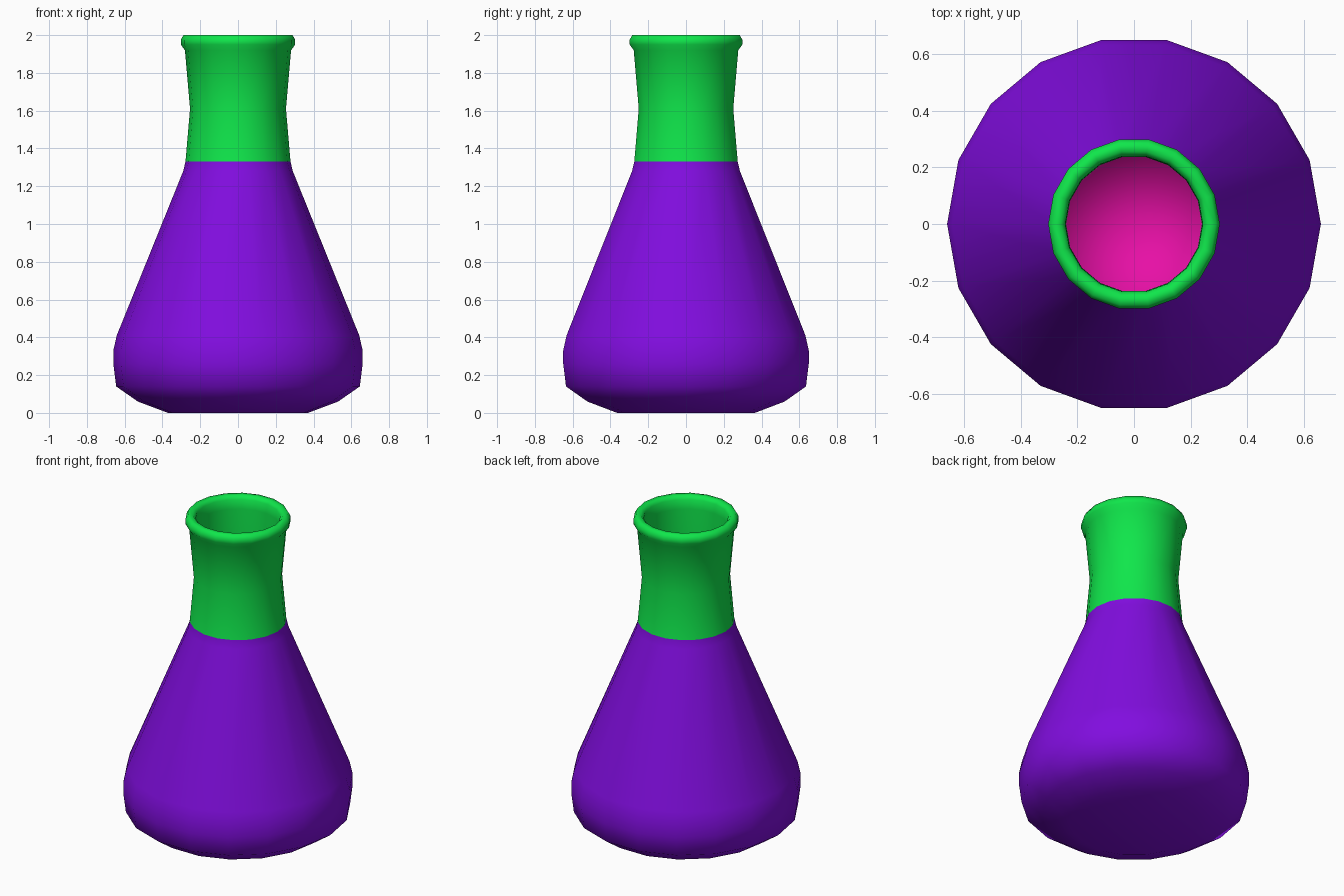
import bpy
import bmesh
from math import tau

cube = bpy.data.objects.get("Cube")
if cube:
    bpy.data.objects.remove(cube, do_unlink=True)

SIDES = 18
LIQUID_LEVEL = 1.33


def make_material(name, rgb):
    mat = bpy.data.materials.new(name)
    mat.use_nodes = True
    colour = (*rgb, 1.0)
    mat.diffuse_color = colour
    mat.node_tree.nodes["Principled BSDF"].inputs["Base Color"].default_value = colour
    return mat


purple = make_material("purple body", (0.22, 0.004, 0.74))
green = make_material("green neck", (0.005, 0.79, 0.07))
pink = make_material("pink liquid surface", (0.82, 0.005, 0.39))

# Cross-section (radius, height): base, body, neck, rolled lip, inner wall, liquid
base = [(0, 0), (0.37, 0)]
body = [(0.53, 0.06), (0.645, 0.14), (0.66, 0.26), (0.66, 0.33), (0.642, 0.41), (0.29, 1.28)]
neck = [(0.278, LIQUID_LEVEL), (0.254, 1.61), (0.281, 1.92)]
lip = [(0.303, 1.95), (0.303, 1.975), (0.289, 2.0), (0.26, 2.0), (0.243, 1.98)]
inside = [(0.241, 1.92), (0.24, 1.61), (0.25, LIQUID_LEVEL), (0, LIQUID_LEVEL)]

# Revolve the cross-section around the vertical axis
bm = bmesh.new()
verts = [bm.verts.new((r, 0, z)) for r, z in base + body + neck + lip + inside]
edges = [bm.edges.new(pair) for pair in zip(verts, verts[1:])]
bmesh.ops.spin(bm, geom=verts + edges, cent=(0, 0, 0), axis=(0, 0, 1),
               angle=tau, steps=SIDES, use_merge=True)
bmesh.ops.remove_doubles(bm, verts=bm.verts[:], dist=0.0005)
bmesh.ops.recalc_face_normals(bm, faces=bm.faces[:])

# Colour by height: body below the liquid level, neck above, liquid at the level
for face in bm.faces:
    face.smooth = True
    height = face.calc_center_median().z
    if abs(height - LIQUID_LEVEL) < 0.001:
        face.material_index = 2
    else:
        face.material_index = 1 if height > LIQUID_LEVEL else 0

mesh = bpy.data.meshes.new("flask")
bm.to_mesh(mesh)
bm.free()
for mat in (purple, green, pink):
    mesh.materials.append(mat)
flask = bpy.data.objects.new("flask", mesh)
bpy.context.collection.objects.link(flask)
